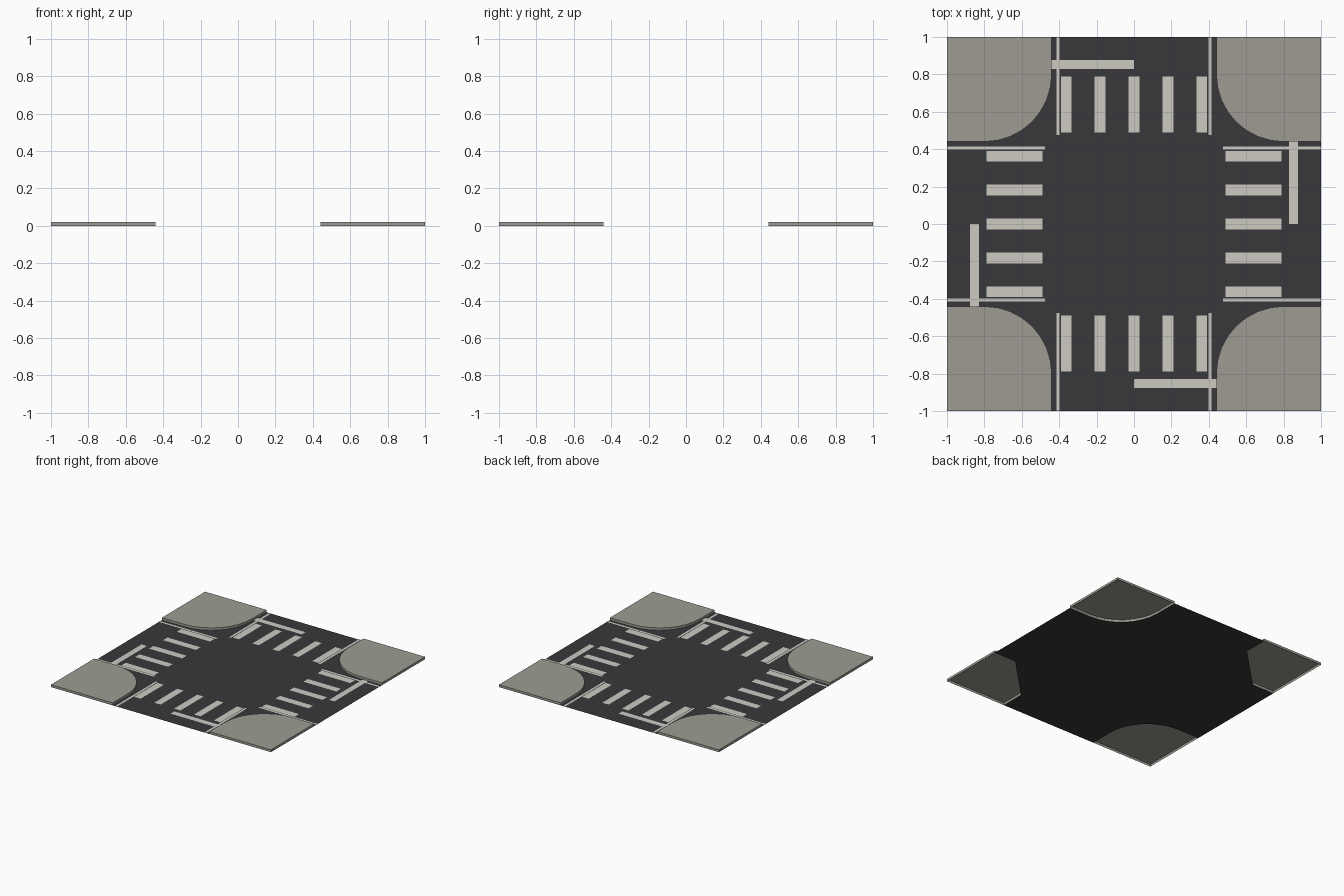
import bpy, bmesh, math

if "Cube" in bpy.data.objects:
    bpy.data.objects.remove(bpy.data.objects["Cube"])

CURB, R, H = 0.44, 0.36, 0.02   # road half width, corner radius, kerb height
SEG = 8


def material(name, rgb):
    m = bpy.data.materials.new(name)
    m.diffuse_color = (*rgb, 1)
    m.use_nodes = True
    m.node_tree.nodes["Principled BSDF"].inputs["Base Color"].default_value = m.diffuse_color
    return m


ASPHALT = material("asphalt", (0.04, 0.04, 0.045))
CONCRETE = material("concrete", (0.34, 0.33, 0.29))
PAINT = material("paint", (0.61, 0.59, 0.54))


def finish(name, bm, mat):
    me = bpy.data.meshes.new(name)
    bm.to_mesh(me)
    bm.free()
    me.materials.append(mat)
    ob = bpy.data.objects.new(name, me)
    bpy.context.collection.objects.link(ob)
    return ob


def turn(p, k):
    """Rotate a 2D point by k quarter turns."""
    x, y = p
    for _ in range(k):
        x, y = -y, x
    return x, y


def kerb_line(seg):
    """Rounded inner edge of the corner at (+1, +1), from the +x side to the +y side."""
    c = CURB + R
    pts = [(1, CURB)]
    for i in range(seg + 1):
        a = math.radians(270 - 90 * i / seg)
        pts.append((c + R * math.cos(a), c + R * math.sin(a)))
    return pts + [(CURB, 1)]


# road: flat cross, running under the rounding of two opposite pavements
bm = bmesh.new()
loop = []
for k in range(4):
    loop += [turn(p, k) for p in kerb_line(1 if k % 2 else SEG)]
face = bm.faces.new([bm.verts.new((x, y, 0)) for x, y in loop])
face.normal_update()
if face.normal.z < 0:
    face.normal_flip()
bmesh.ops.triangulate(bm, faces=[face], ngon_method='EAR_CLIP')
finish("road", bm, ASPHALT)

# pavements: raised corners, open underneath
for k in range(4):
    bm = bmesh.new()
    pts = [turn(p, k) for p in [(1, 1)] + kerb_line(SEG)[::-1]]
    low = [bm.verts.new((x, y, 0)) for x, y in pts]
    top = [bm.verts.new((x, y, H)) for x, y in pts]
    bm.faces.new(top)
    n = len(pts)
    for i in range(n):
        j = (i + 1) % n
        bm.faces.new((low[i], low[j], top[j], top[i]))
    bmesh.ops.recalc_face_normals(bm, faces=bm.faces)
    bm.normal_update()
    if max(bm.faces, key=lambda f: f.calc_area()).normal.z < 0:
        bmesh.ops.reverse_faces(bm, faces=bm.faces)
    finish(f"pavement_{k + 1}", bm, CONCRETE)


def markings(name, rects, z):
    """Flat painted rectangles (x0, x1, y0, y1) on the +y arm, repeated on all arms."""
    for k in range(4):
        bm = bmesh.new()
        for x0, x1, y0, y1 in rects:
            quad = [turn(p, k) for p in ((x0, y0), (x1, y0), (x1, y1), (x0, y1))]
            bm.faces.new([bm.verts.new((x, y, z)) for x, y in quad])
        finish(f"{name}_{k + 1}", bm, PAINT)


# zebra crossings, stop lines and edge lines
markings("crossing", [(i * 0.181 - 0.029, i * 0.181 + 0.029, 0.488, 0.788)
                      for i in range(-2, 3)], 0.002)
markings("stop_line", [(-CURB, 0, 0.828, 0.876)], 0.002)
markings("edge_line", [(s * 0.406 - 0.009, s * 0.406 + 0.009, 0.476, 1)
                       for s in (-1, 1)], 0.0025)
